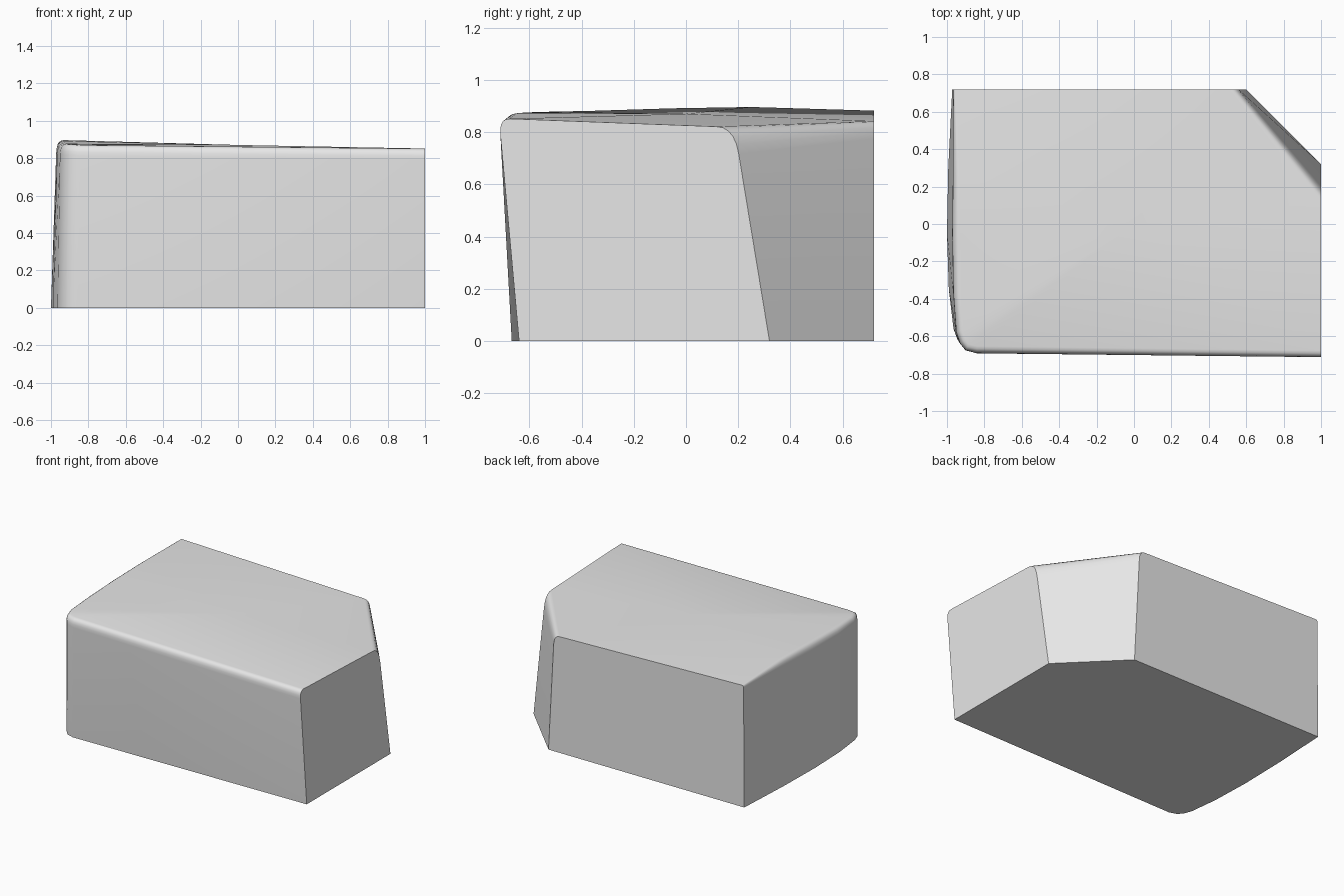
import bpy, bmesh, math
from mathutils import Vector

cube = bpy.data.objects.get("Cube")
if cube:
    bpy.data.objects.remove(cube, do_unlink=True)

# Single grey material
grey = bpy.data.materials.new("light_grey")
grey.use_nodes = True
colour = (0.8, 0.8, 0.8, 1)
grey.diffuse_color = colour
grey.node_tree.nodes["Principled BSDF"].inputs["Base Color"].default_value = colour

# Outline stations, anticlockwise: foot position, upper corner, inward rounding
stations = [
    ((-.972, .72), (-.966, .72, .883), (.012, 0)),      # back left corner
    ((-.993, .3), (-.967, .25, .897), (.035, 0)),       # bowed left wall
    ((-1, -.05), (-.97, -.05, .892), (.04, 0)),
    ((-.99, -.35), (-.965, -.37, .882), (.04, 0)),
    ((-.965, -.56), (-.95, -.58, .878), (.035, .015)),  # rounded front corner
    ((-.945, -.615), (-.93, -.64, .876), (.028, .028)),
    ((-.915, -.65), (-.9, -.677, .874), (.015, .035)),
    ((-.86, -.668), (-.84, -.693, .871), (0, .04)),
    ((1, -.64), (1, -.717, .852), (0, .04)),            # front wall end
    ((1, .32), (1, .185, .822), (0, -.07)),             # slanted corner cut
    ((.6, .72), (.555, .72, .843), (-.045, 0)),
]
STEPS = 5


def wall_profile(foot, corner, inset):
    """Points up the wall and over the rounded upper edge."""
    base, tip = Vector((*foot, 0)), Vector(corner)
    inward = Vector((*inset, 0))
    start = tip.lerp(base, 1.5 * inward.length / tip.z)
    end = tip + inward
    arc = [start.lerp(tip, i / STEPS).lerp(tip.lerp(end, i / STEPS), i / STEPS)
           for i in range(STEPS + 1)]
    return [base] + arc


# Loft the walls between neighbouring profiles
bm = bmesh.new()
columns = [[bm.verts.new(p) for p in wall_profile(*s)] for s in stations]
crown = bm.verts.new((0, 0, .871))
for a, b in zip(columns, columns[1:] + columns[:1]):
    for i in range(STEPS + 1):
        bm.faces.new((a[i], b[i], b[i + 1], a[i + 1]))
    bm.faces.new((a[-1], b[-1], crown))                 # gently crowned top
bm.faces.new([c[0] for c in reversed(columns)])         # flat underside
bmesh.ops.recalc_face_normals(bm, faces=bm.faces)

mesh = bpy.data.meshes.new("rounded_block")
bm.to_mesh(mesh)
bm.free()
mesh.materials.append(grey)
block = bpy.data.objects.new("rounded_block", mesh)
bpy.context.collection.objects.link(block)

# Smooth roundings, crisp cut edges
bpy.ops.object.select_all(action='DESELECT')
block.select_set(True)
bpy.context.view_layer.objects.active = block
bpy.ops.object.shade_smooth_by_angle(angle=math.radians(37))
